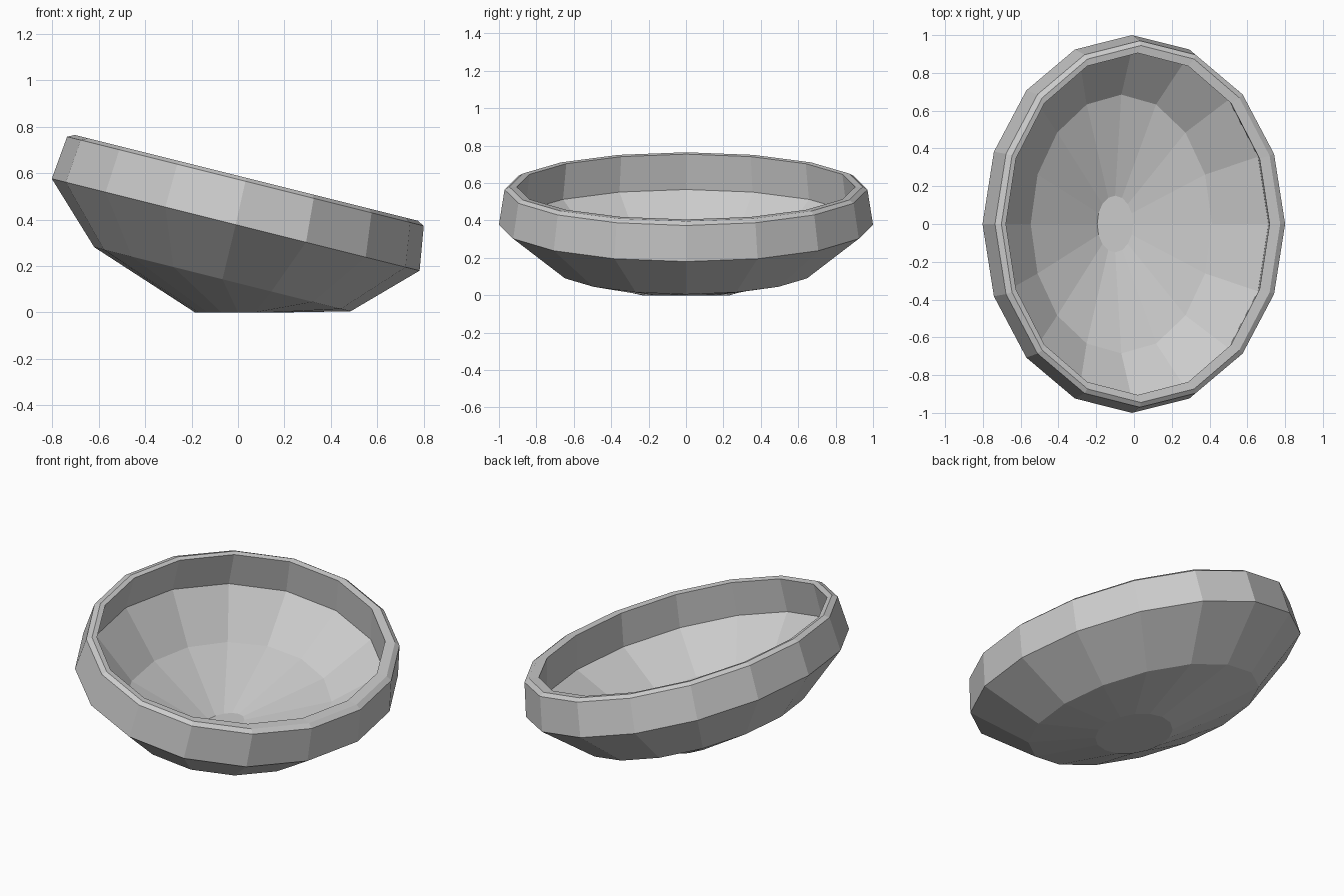
import bpy, bmesh, math

if "Cube" in bpy.data.objects:
    bpy.data.objects.remove(bpy.data.objects["Cube"])

SIDES = 16
TILT = 0.25  # drop in z per unit x along the sloping rings

# Each ring: centre x, centre z, half width x, half width y, slope
OUTER = [
    (0.0, 0.0, 0.185, 0.235, 0.0),            # flat foot
    (-0.067, 0.143, 0.552, 0.70, TILT),       # lower body
    (-0.01, 0.378, 0.792, 1.0, TILT),         # widest line
    (0.032, 0.565, 0.768, 0.97, TILT),        # top of wall
    (0.036, 0.58, 0.738, 0.945, TILT),        # bevelled rim
]
INNER = [
    (0.02, 0.58, 0.698, 0.905, TILT),         # inner rim edge
    (-0.01, 0.385, 0.722, 0.93, TILT),        # under the overhang
    (-0.067, 0.18, 0.48, 0.685, TILT),        # inner lower body
    (-0.10, 0.05, 0.095, 0.15, 0.0),          # inner floor
]

bm = bmesh.new()


def ring(cx, cz, rx, ry, slope):
    verts = []
    for i in range(SIDES):
        a = 2 * math.pi * i / SIDES
        dx = rx * math.cos(a)
        verts.append(bm.verts.new((cx + dx, ry * math.sin(a), cz - slope * dx)))
    return verts


# Bowl shell: bridge all rings, then close foot and inner floor
rings = [ring(*r) for r in OUTER + INNER]
for lo, hi in zip(rings, rings[1:]):
    for i in range(SIDES):
        j = (i + 1) % SIDES
        bm.faces.new((lo[i], lo[j], hi[j], hi[i]))
bm.faces.new(rings[0][::-1])
bm.faces.new(rings[-1])
bmesh.ops.recalc_face_normals(bm, faces=bm.faces)

mesh = bpy.data.meshes.new("tilted_bowl")
bm.to_mesh(mesh)
bm.free()
bowl = bpy.data.objects.new("tilted_bowl", mesh)
bpy.context.collection.objects.link(bowl)
